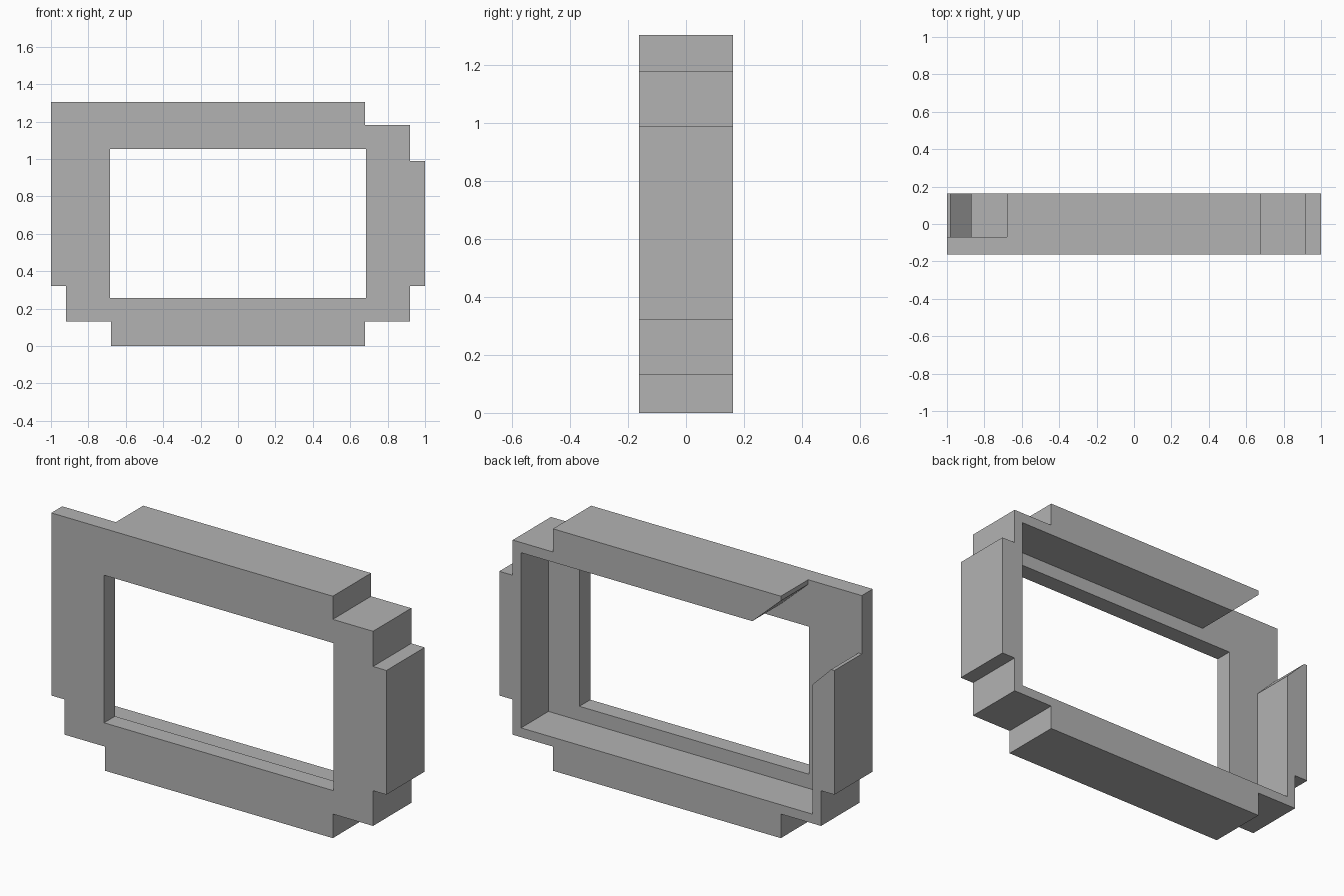
import bpy
import bmesh

cube = bpy.data.objects.get("Cube")
if cube:
    bpy.data.objects.remove(cube, do_unlink=True)

FRONT, PLATE_BACK, BACK = -0.163, -0.07, 0.163

grey = bpy.data.materials.new("plain grey")
grey.use_nodes = True
grey.diffuse_color = (0.45, 0.45, 0.45, 1)
grey.node_tree.nodes["Principled BSDF"].inputs["Base Color"].default_value = (0.45, 0.45, 0.45, 1)


def prism(name, points, y0, y1):
    """Extrude an (x, z) outline from y0 to y1."""
    bm = bmesh.new()
    face = bm.faces.new([bm.verts.new((x, y0, z)) for x, z in points])
    moved = bmesh.ops.extrude_face_region(bm, geom=[face])["geom"]
    verts = [v for v in moved if isinstance(v, bmesh.types.BMVert)]
    bmesh.ops.translate(bm, verts=verts, vec=(0, y1 - y0, 0))
    bmesh.ops.recalc_face_normals(bm, faces=bm.faces)
    mesh = bpy.data.meshes.new(name)
    bm.to_mesh(mesh)
    bm.free()
    mesh.materials.append(grey)
    obj = bpy.data.objects.new(name, mesh)
    bpy.context.collection.objects.link(obj)
    return obj


def rectangle(half_width, low, high):
    return [(-half_width, low), (half_width, low), (half_width, high), (-half_width, high)]


def cut(target, cutter):
    """Subtract the cutter for good, then discard it."""
    cutter.hide_render = True
    mod = target.modifiers.new("cut", 'BOOLEAN')
    mod.operation = 'DIFFERENCE'
    mod.solver = 'EXACT'
    mod.object = cutter
    bpy.context.view_layer.objects.active = target
    bpy.ops.object.modifier_apply(modifier=mod.name)
    bpy.data.objects.remove(cutter, do_unlink=True)


# Stepped outer outline, with one square upper corner
lower_steps = [(0.68, 0), (0.68, 0.13), (0.92, 0.13), (0.92, 0.32), (1, 0.32)]
upper_steps = [(1, 0.99), (0.92, 0.99), (0.92, 1.18), (0.68, 1.18), (0.68, 1.305)]
outline = lower_steps + upper_steps + [(-1, 1.305)]
outline += [(-x, z) for x, z in reversed(lower_steps)]
frame = prism("stepped_frame", outline, FRONT, BACK)

# Window opening through the front plate
cut(frame, prism("opening_cutter", rectangle(0.685, 0.257, 1.053), FRONT - 0.1, BACK + 0.1))

# Wider recess behind the front plate
cut(frame, prism("recess_cutter", rectangle(0.87, 0.18, 1.125), PLATE_BACK, BACK + 0.1))

# Missing rear corner, leaving bevelled wall ends
corner = [(-0.77, 0.78), (-0.98, 0.99), (-1.1, 0.99), (-1.1, 1.4),
          (-0.68, 1.4), (-0.68, 1.28), (-0.4, 1.025)]
cut(frame, prism("corner_cutter", corner, PLATE_BACK, BACK + 0.1))
